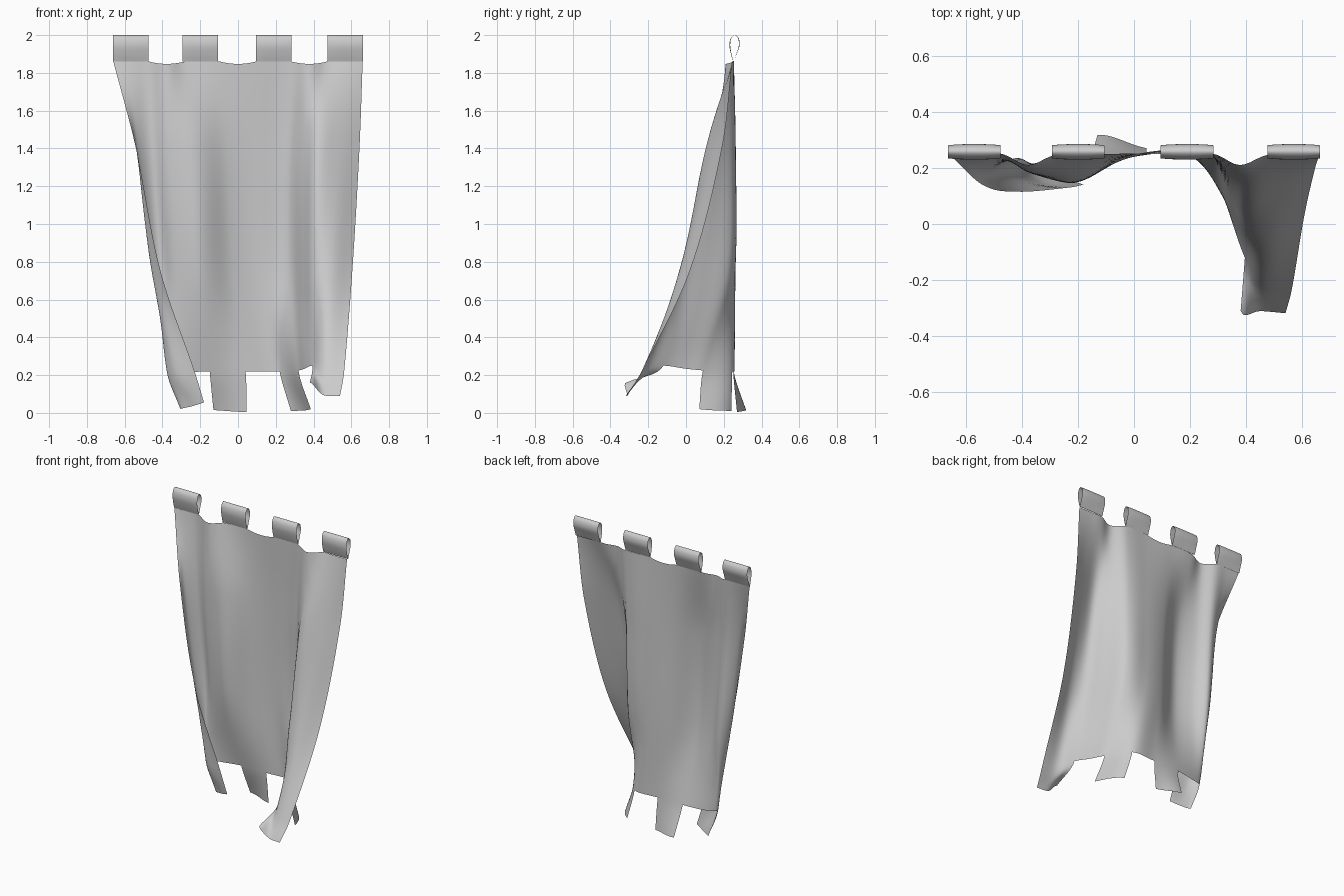
import bpy, bmesh
from mathutils import Vector

if "Cube" in bpy.data.objects:
    bpy.data.objects.remove(bpy.data.objects["Cube"])

# Cloth width runs over 7 strips: even strips carry tabs / tails, odd ones are gaps
U = [0, .5, 1, 1.5, 2, 3, 4, 5, 5.5, 6, 6.5, 7]
DIP = [.25, .25, .25, .21, .245, .25, .25, .25, .21, .245, .245, .245]

# Plan cross-sections (x, y) from the top hem to the tail tips
SECTIONS = [
    [(u * 1.32 / 7 - .66, y) for u, y in zip(U, DIP)],
    [(-.54, .14), (-.53, .185), (-.455, .225), (-.365, .18), (-.23, .165), (-.06, .235),
     (.11, .26), (.27, .25), (.35, .17), (.42, .105), (.53, .135), (.643, .19)],
    [(-.41, .115), (-.457, .18), (-.41, .235), (-.33, .185), (-.20, .155), (-.03, .235),
     (.13, .262), (.28, .23), (.345, .10), (.40, -.01), (.49, -.035), (.605, .02)],
    [(-.23, .13), (-.33, .145), (-.377, .20), (-.29, .23), (-.15, .25), (.04, .25),
     (.22, .245), (.32, .09), (.355, -.01), (.395, -.12), (.45, -.22), (.562, -.235)],
    [(-.18, .14), (-.245, .165), (-.305, .20), (-.22, .26), (-.13, .318), (.045, .27),
     (.28, .24), (.385, .07), (.38, -.1), (.38, -.31), (.45, -.31), (.54, -.318)],
]
HEM_Z = [.22, .22, .22, .215, .22, .22, .22, .225, .235, .25, .23, .22]
TIP_Z = [.055, .035, .02, .02, .015, .005, .01, .02, .05, .16, .095, .09]


def spline(knots, pts, x):
    """Smooth Hermite curve through pts at the given knots."""
    n = len(knots)
    i = 0
    while i < n - 2 and x > knots[i + 1]:
        i += 1

    def slope(k):
        a, b = max(k - 1, 0), min(k + 1, n - 1)
        return (pts[b] - pts[a]) / (knots[b] - knots[a])
    h = knots[i + 1] - knots[i]
    t = (x - knots[i]) / h
    return (pts[i] * (2*t**3 - 3*t**2 + 1) + slope(i) * h * (t**3 - 2*t**2 + t)
            + pts[i + 1] * (3*t**2 - 2*t**3) + slope(i + 1) * h * (t**3 - t**2))


def grid_object(name, rows, cols, point, keep=lambda r, c: True):
    bm = bmesh.new()
    v = [[bm.verts.new(point(r, c)) for c in range(cols + 1)] for r in range(rows + 1)]
    for r in range(rows):
        for c in range(cols):
            if keep(r, c):
                bm.faces.new((v[r][c], v[r + 1][c], v[r + 1][c + 1], v[r][c + 1]))
    bmesh.ops.delete(bm, geom=[x for x in bm.verts if not x.link_faces], context='VERTS')
    me = bpy.data.meshes.new(name)
    bm.to_mesh(me)
    bm.free()
    ob = bpy.data.objects.new(name, me)
    bpy.context.collection.objects.link(ob)
    for p in me.polygons:
        p.use_smooth = True
    return ob


# Hanging cloth with four tails
PER = 10
BODY, TAIL = 44, 8


def cloth_point(r, c):
    u = c / PER
    zs = [1.86, 1.4, .75, spline(U, HEM_Z, u), spline(U, TIP_Z, u)]
    pts = []
    for sec, z in zip(SECTIONS, zs):
        p = spline(U, [Vector(q) for q in sec], u)
        pts.append(Vector((p.x, p.y, z)))
    if int(u) % 2:  # hem sags between tabs
        f = u % 1
        pts[0].z -= .05 * f * (1 - f)
    d = [0, .46, 1.11, 1.64, 1.84]
    s = 1.64 * r / BODY if r <= BODY else 1.64 + .2 * (r - BODY) / TAIL
    return spline(d, pts, s)


grid_object("cloth", BODY + TAIL, 7 * PER, cloth_point,
            lambda r, c: r < BODY or (c // PER) % 2 == 0)

# Tab loops along the top, slightly fuller in the middle than at the open ends
LOOP = [Vector(p) for p in [(.25, 1.86), (.238, 1.90), (.230, 1.945), (.237, 1.983), (.258, 2.0),
                            (.279, 1.983), (.284, 1.945), (.268, 1.90), (.252, 1.86)]]
for k, x0 in enumerate((-.663, -.293, .095, .475)):
    def tab_point(r, c, x0=x0):
        p = spline(range(9), LOOP, r / 4)
        y = .257 + (p.x - .257) * (1 - .15 * abs(c / 4 - 1) ** 3)
        return (x0 + .188 * c / 8, y, p.y)
    grid_object(f"tab_loop_{k + 1}", 32, 8, tab_point)
